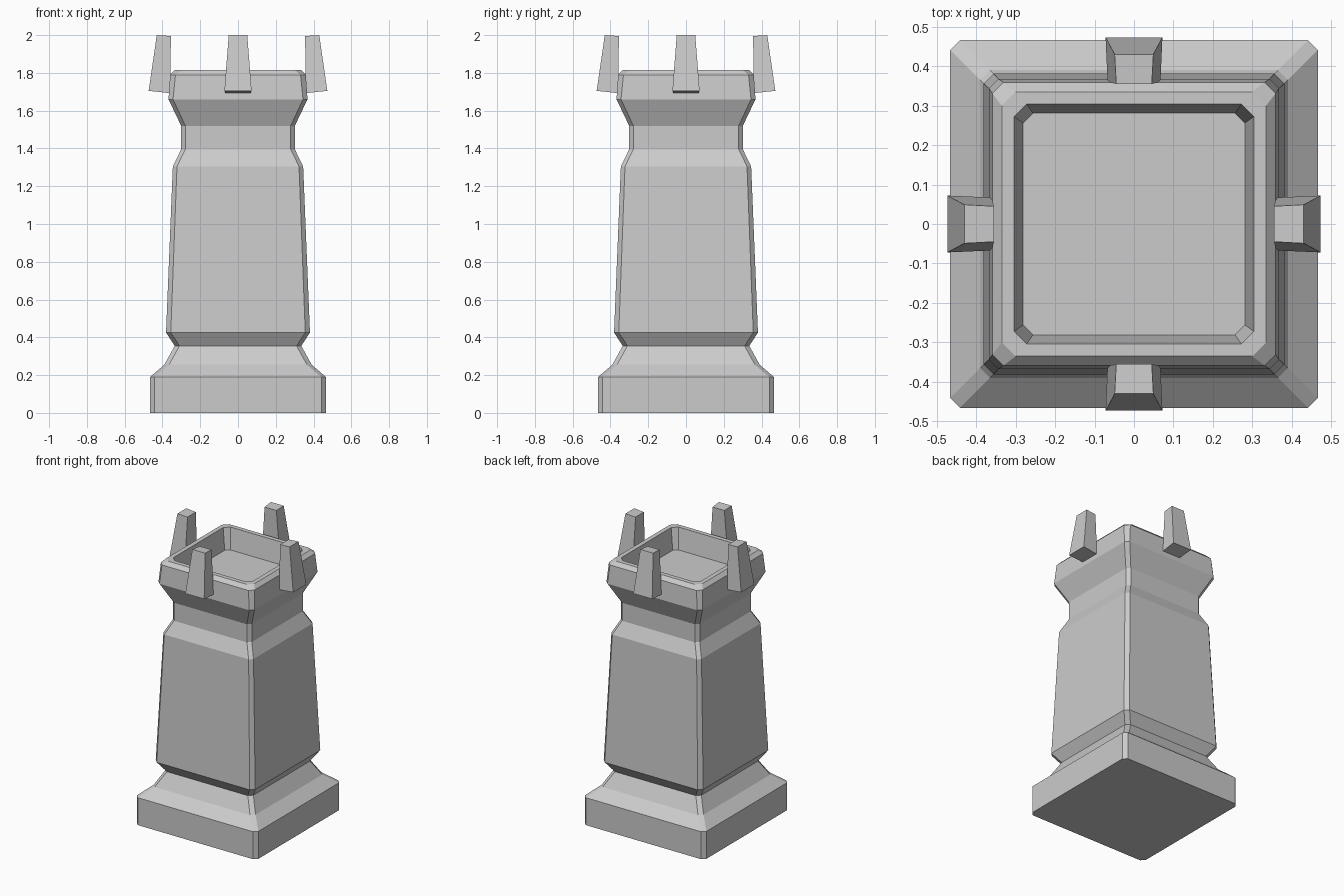
import bpy, bmesh
from math import pi
from mathutils import Matrix

if "Cube" in bpy.data.objects:
    bpy.data.objects.remove(bpy.data.objects["Cube"])


def finish(bm, name):
    bmesh.ops.recalc_face_normals(bm, faces=bm.faces)
    mesh = bpy.data.meshes.new(name)
    bm.to_mesh(mesh)
    bm.free()
    obj = bpy.data.objects.new(name, mesh)
    bpy.context.collection.objects.link(obj)
    return obj


def square_ring(bm, half, chamfer, z):
    """Ring of eight vertices: a square with cut corners."""
    a, b = half, half - chamfer
    pts = [(a, -b), (a, b), (b, a), (-b, a), (-a, b), (-a, -b), (-b, -a), (b, -a)]
    return [bm.verts.new((x, y, z)) for x, y in pts]


# Tower: stacked square sections (half width, corner cut, height), ending in the sunken roof
profile = [
    (0.466, 0.025, 0.0), (0.466, 0.025, 0.19),      # plinth
    (0.39, 0.025, 0.255), (0.335, 0.025, 0.355),    # plinth slope
    (0.381, 0.025, 0.425), (0.345, 0.022, 1.305),   # shaft
    (0.301, 0.022, 1.395), (0.301, 0.022, 1.52),    # neck
    (0.368, 0.024, 1.66), (0.359, 0.028, 1.79),     # parapet
    (0.335, 0.035, 1.815), (0.304, 0.032, 1.815),   # rim
    (0.281, 0.025, 1.67),                           # roof floor
]
bm = bmesh.new()
rings = [square_ring(bm, *p) for p in profile]
for low, high in zip(rings, rings[1:]):
    for i in range(8):
        j = (i + 1) % 8
        bm.faces.new((low[i], low[j], high[j], high[i]))
bm.faces.new(rings[0])
bm.faces.new(rings[-1])
finish(bm, "tower")

# Merlons: one tapered block per side; corners as (half width, distance out, height)
corners = [(0.072, 0.473, 1.705), (0.067, 0.36, 1.693),
           (0.045, 0.355, 1.995), (0.049, 0.43, 2.0)]
for k, side in enumerate(("front", "right", "back", "left")):
    bm = bmesh.new()
    ends = [[bm.verts.new((s * w, -d, z)) for w, d, z in corners] for s in (-1, 1)]
    for end in ends:
        bm.faces.new(end)
    for i in range(4):
        j = (i + 1) % 4
        bm.faces.new((ends[0][i], ends[0][j], ends[1][j], ends[1][i]))
    bm.transform(Matrix.Rotation(k * pi / 2, 4, 'Z'))
    finish(bm, "merlon_" + side)
